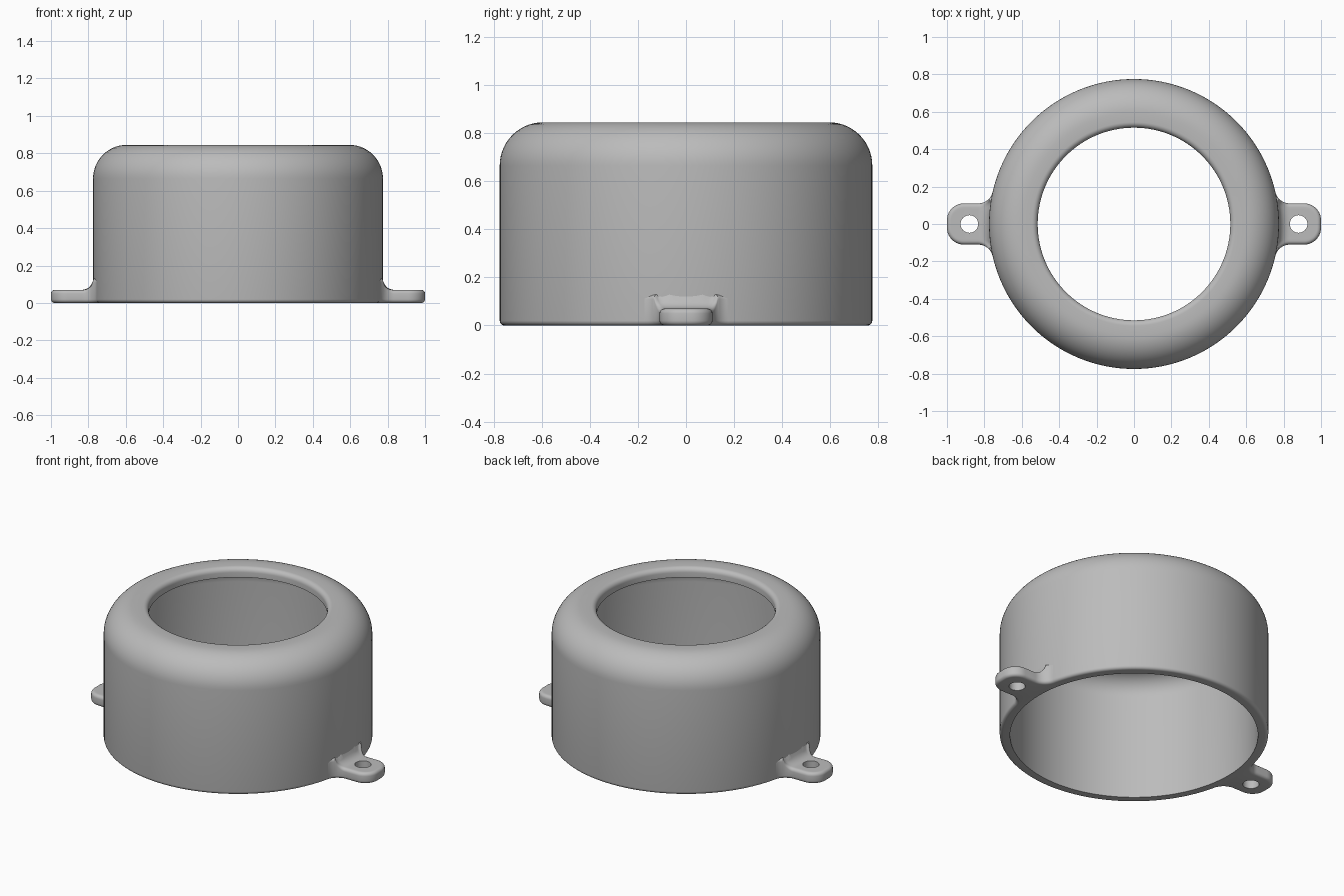
import bpy, bmesh
from math import pi, sin, cos, hypot, sqrt, atan2, radians
from mathutils import Vector

cube = bpy.data.objects.get("Cube")
if cube:
    bpy.data.objects.remove(cube)

OUTER, INNER, OPENING = 0.775, 0.715, 0.515      # shell radii
HEIGHT, WALL, CORNER, LIP = 0.845, 0.06, 0.18, 0.03
TAB_Z, TAB_W, FLARE, FILLET, EDGE = 0.07, 0.11, 0.08, 0.06, 0.02
HOLE_X, HOLE_R = 0.88, 0.047

grey = bpy.data.materials.new("mid_grey")
grey.use_nodes = True
grey.diffuse_color = (0.5, 0.5, 0.5, 1)
grey.node_tree.nodes["Principled BSDF"].inputs["Base Color"].default_value = (0.5, 0.5, 0.5, 1)


def arc(cx, cy, r, a0, a1, n):
    return [(cx + r * cos(a0 + (a1 - a0) * i / n),
             cy + r * sin(a0 + (a1 - a0) * i / n)) for i in range(n + 1)]


def make_object(name, bm):
    bmesh.ops.recalc_face_normals(bm, faces=bm.faces)
    mesh = bpy.data.meshes.new(name)
    bm.to_mesh(mesh)
    bm.free()
    mesh.materials.append(grey)
    obj = bpy.data.objects.new(name, mesh)
    bpy.context.collection.objects.link(obj)
    return obj


def smooth(obj):
    bpy.ops.object.select_all(action='DESELECT')
    obj.select_set(True)
    bpy.context.view_layer.objects.active = obj
    bpy.ops.object.shade_smooth_by_angle(angle=radians(35))


# Shell: closed wall section spun around the vertical axis
profile = [(INNER, 0)]
profile += arc(OUTER - EDGE, EDGE, EDGE, -pi / 2, 0, 5)
profile += arc(OUTER - CORNER, HEIGHT - CORNER, CORNER, 0, pi / 2, 14)
profile += arc(OPENING + LIP, HEIGHT - LIP, LIP, pi / 2, pi, 6)
profile += [(OPENING, HEIGHT - WALL)]
profile += arc(OUTER - CORNER, HEIGHT - CORNER, CORNER - WALL, pi / 2, 0, 10)

bm = bmesh.new()
verts = [bm.verts.new((r, 0, z)) for r, z in profile]
edges = [bm.edges.new((v, verts[(i + 1) % len(verts)])) for i, v in enumerate(verts)]
bmesh.ops.spin(bm, geom=verts + edges, cent=(0, 0, 0), axis=(0, 0, 1),
               angle=2 * pi, steps=128, use_merge=True)
bmesh.ops.remove_doubles(bm, verts=bm.verts, dist=1e-5)
smooth(make_object("shell", bm))


# Tab outline (half): flare off the wall, straight side, rounded corner, tip
def tab_outline():
    cy = TAB_W + FLARE
    cx = sqrt((OUTER + FLARE) ** 2 - cy ** 2)
    points = []
    for x, y in arc(cx, cy, FLARE, pi + atan2(cy, cx), 1.5 * pi, 12):
        points.append((Vector((x, y)), Vector((cx - x, cy - y)) / FLARE))
    r = 0.09
    ox, oy = 1 - r, TAB_W - r
    for x, y in arc(ox, oy, r, pi / 2, 0, 10):
        points.append((Vector((x, y)), Vector((x - ox, y - oy)) / r))
    points.append((Vector((1, 0)), Vector((1, 0))))
    return points


# Tab top rises in a quarter-round where it meets the wall
def top_height(p):
    gap = FILLET - max(0, min(FILLET, hypot(p.x, p.y) - OUTER))
    return TAB_Z + FILLET - sqrt(max(0, FILLET ** 2 - gap ** 2))


# One column of points: underside centre, rounded rim, across the top to centre
def tab_column(p, n):
    inner = p - n * EDGE
    inner.y = max(inner.y, 0)
    top = top_height(inner)
    column = [(inner.x, 0, 0)]
    for base, start in ((EDGE, -pi / 2), (top - EDGE, 0)):
        for i in range(6):
            a = start + pi / 2 * i / 5
            q = p - n * EDGE * (1 - cos(a))
            column.append((q.x, max(q.y, 0), base + EDGE * sin(a)))
    for i in range(1, 9):
        q = Vector((inner.x, inner.y * (1 - i / 8)))
        column.append((q.x, q.y, top_height(q)))
    return column


def make_tab(name, side):
    bm = bmesh.new()
    for mirror in (1, -1):
        columns = [[bm.verts.new((x * side, y * mirror * side, z))
                    for x, y, z in tab_column(p, n)] for p, n in tab_outline()]
        for a, b in zip(columns, columns[1:]):
            for i in range(len(a) - 1):
                bm.faces.new((a[i], a[i + 1], b[i + 1], b[i]))
        bm.faces.new(columns[0])
    bmesh.ops.remove_doubles(bm, verts=bm.verts, dist=1e-5)
    bmesh.ops.dissolve_degenerate(bm, dist=1e-5, edges=bm.edges)
    tab = make_object(name, bm)

    # Screw hole
    bpy.ops.mesh.primitive_cylinder_add(vertices=48, radius=HOLE_R, depth=0.5,
                                        location=(HOLE_X * side, 0, 0))
    cutter = bpy.context.object
    cutter.name = name + "_hole_cutter"
    cutter.hide_render = True
    cut = tab.modifiers.new("screw_hole", 'BOOLEAN')
    cut.operation = 'DIFFERENCE'
    cut.solver = 'EXACT'
    cut.object = cutter
    bpy.ops.object.select_all(action='DESELECT')
    tab.select_set(True)
    bpy.context.view_layer.objects.active = tab
    bpy.ops.object.modifier_apply(modifier=cut.name)
    bpy.data.objects.remove(cutter)
    smooth(tab)


make_tab("left_mounting_tab", 1)
make_tab("right_mounting_tab", -1)
